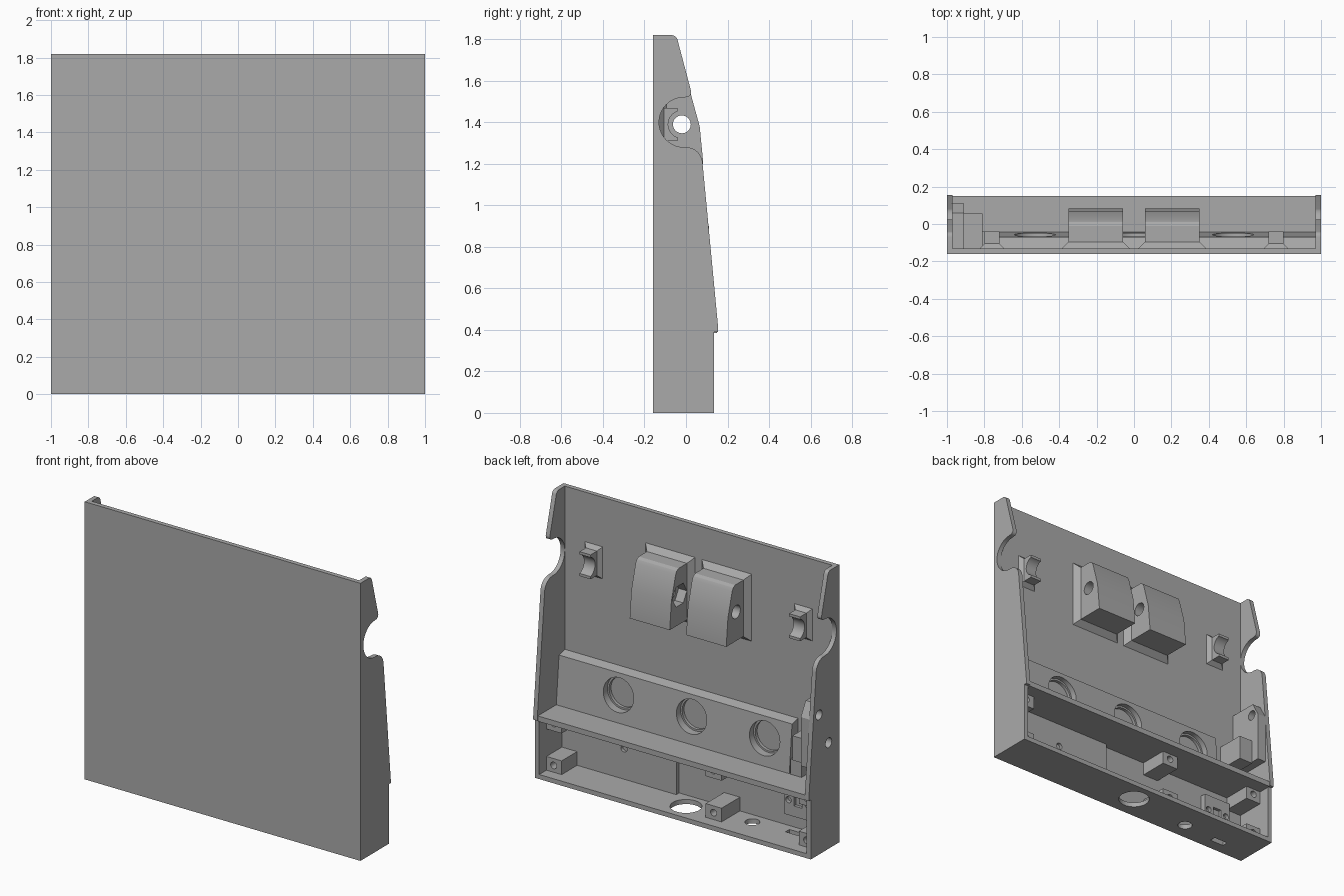
import bpy, bmesh
from math import sin, cos, pi, radians
from mathutils import Matrix

if "Cube" in bpy.data.objects:
    bpy.data.objects.remove(bpy.data.objects["Cube"], do_unlink=True)

grey = bpy.data.materials.new("plain_grey")
grey.use_nodes = True
colour = (0.4, 0.4, 0.4, 1)
grey.diffuse_color = colour
grey.node_tree.nodes["Principled BSDF"].inputs["Base Color"].default_value = colour

FRONT = -0.16      # outer face of the front panel
INNER = -0.13      # inner face of the front panel
WALL = 0.97        # inner face of the side walls
AXLE = (-0.02, 1.39)


def finish(name, bm):
    bmesh.ops.recalc_face_normals(bm, faces=bm.faces)
    mesh = bpy.data.meshes.new(name)
    bm.to_mesh(mesh)
    bm.free()
    mesh.materials.append(grey)
    ob = bpy.data.objects.new(name, mesh)
    bpy.context.collection.objects.link(ob)
    return ob


def loft(name, rings):
    """Skin a stack of equal-length vertex rings and cap both ends."""
    bm = bmesh.new()
    loops = [[bm.verts.new(p) for p in ring] for ring in rings]
    n = len(loops[0])
    for a, b in zip(loops, loops[1:]):
        for i in range(n):
            j = (i + 1) % n
            bm.faces.new((a[i], a[j], b[j], b[i]))
    bm.faces.new(loops[0])
    bm.faces.new(loops[-1])
    return finish(name, bm)


def prism(name, x0, x1, profile):
    """Extrude a (y, z) profile along x."""
    return loft(name, [[(x, y, z) for y, z in profile] for x in (x0, x1)])


def box(name, x0, x1, y0, y1, z0, z1):
    return prism(name, x0, x1, [(y0, z0), (y1, z0), (y1, z1), (y0, z1)])


def rod(axis, centre, radius, length, sides=32):
    bm = bmesh.new()
    bmesh.ops.create_cone(bm, cap_ends=True, segments=sides, radius1=radius,
                          radius2=radius, depth=length)
    turn = {"x": Matrix.Rotation(pi / 2, 4, "Y"),
            "y": Matrix.Rotation(pi / 2, 4, "X"), "z": Matrix()}[axis]
    bmesh.ops.transform(bm, matrix=Matrix.Translation(centre) @ turn, verts=bm.verts)
    return finish("cutter", bm)


def cut(ob, *cutters):
    """Subtract each cutter from the part, then discard the cutter."""
    for cutter in cutters:
        mod = ob.modifiers.new("cut", "BOOLEAN")
        mod.operation, mod.solver, mod.object = "DIFFERENCE", "EXACT", cutter
        bpy.context.view_layer.update()
        deps = bpy.context.evaluated_depsgraph_get()
        mesh = bpy.data.meshes.new_from_object(ob.evaluated_get(deps))
        ob.modifiers.clear()
        ob.data = mesh
        bpy.data.objects.remove(cutter, do_unlink=True)
    return ob


def arc(cy, cz, r, start, end, steps=12):
    angles = [radians(start + (end - start) * i / steps) for i in range(steps + 1)]
    return [(cy + r * cos(a), cz + r * sin(a)) for a in angles]


# Front panel
box("front_panel", -1, 1, FRONT, INNER, 0, 1.82)

# Side walls with the round notch
wall = [(FRONT, 0), (0.135, 0), (0.135, 0.39), (0.155, 0.39), (0.155, 0.41)]
wall += arc(0, 1.2, 0.08, 0, 90, 8)
wall += arc(-0.01, 1.4, 0.12, 270, 90, 20)
wall += arc(0, 1.545, 0.025, -70, 15, 5)
wall += arc(-0.07, 1.79, 0.03, 15, 90, 5)
wall += [(FRONT, 1.82)]
prism("left_wall", WALL, 1, wall)
right_wall = prism("right_wall", -1, -WALL, wall)

# Bracket beside the right wall, drilled together with it
bracket = prism("bracket_plate", -0.975, -0.91,
                [(INNER, 0.58), (0.11, 0.58), (0.11, 0.9), (0.06, 0.99), (INNER, 0.99)])
for part in (right_wall, bracket):
    cut(part, *[rod("x", (-0.95, y, z), 0.032, 0.2)
                for y, z in ((0.05, 0.915), (-0.05, 0.695))])
box("bracket_block", -0.91, -0.81, INNER, 0.055, 0.57, 0.73)
box("bracket_stop", -0.81, -0.73, INNER, -0.04, 0.41, 0.52)

# Floor with its openings
floor = box("floor", -WALL, WALL, INNER, 0.135, 0, 0.03)
cut(floor, rod("z", (0, 0, 0), 0.095, 0.2), rod("z", (-0.45, -0.045, 0), 0.045, 0.2),
    box("cutter", -0.79, -0.69, -0.085, -0.045, -0.1, 0.1))

# Shelf and the leaning panel with three round pockets
box("shelf", -WALL, WALL, INNER, 0.15, 0.385, 0.42)
panel = prism("pocket_panel", -0.72, WALL,
              [(INNER, 0.4), (-0.04, 0.4), (-0.07, 0.735), (INNER, 0.75)])
for x in (-0.53, 0, 0.53):
    cut(panel, rod("y", (x, -0.06, 0.595), 0.11, 0.08, 40))
    cut(panel, rod("y", (x, -0.06, 0.595), 0.098, 0.12, 40))


def flared_block(name, x0, x1, levels):
    """Stack of rectangles along y: (y, flare, bottom, top)."""
    return loft(name, [[(x0 - f, y, b), (x1 + f, y, b), (x1 + f, y, t), (x0 - f, y, t)]
                       for y, f, b, t in levels])


def flare(size, bottom, top):
    """Concave fillet where a block meets the front panel."""
    steps = [i * pi / 12 for i in range(7)]
    return [(INNER + size * sin(a), size * (1 - cos(pi / 2 - a)),
             bottom - size * (1 - cos(pi / 2 - a)),
             top + size * (1 - cos(pi / 2 - a))) for a in steps]


# Hinge blocks, axle hole and nut pocket
for side, x0, x1 in (("right", -0.35, -0.06), ("left", 0.06, 0.35)):
    block = flared_block(side + "_hinge_block", x0, x1, flare(0.035, 1.2, 1.57) + [
        (-0.01, 0, 1.2, 1.57), (0.01, 0, 1.2, 1.56), (0.022, 0, 1.2, 1.54),
        (0.066, 0, 1.2, 1.38), (0.083, 0, 1.2, 1.205)])
    cut(block, rod("x", ((x0 + x1) / 2, *AXLE), 0.043, 0.6))
    if side == "left":
        cut(block, rod("x", (x0, *AXLE), 0.075, 0.12, 6))

# Axle cradles
for side, x in (("right", -0.76), ("left", 0.76)):
    cradle = flared_block(side + "_axle_cradle", x - 0.04, x + 0.04,
                          flare(0.025, 1.31, 1.47) + [(-0.04, 0, 1.31, 1.47)])
    cut(cradle, rod("x", (x, *AXLE), 0.066, 0.3))

# Screw posts in the lower bay
for row, z in (("lower", 0.025), ("upper", 0.3)):
    for place, x in (("left", 0.86), ("middle", -0.3), ("right", -0.975)):
        post = box(f"{row}_{place}_post", x, x + 0.115, INNER, 0.06, z, z + 0.095)
        cut(post, rod("y", (x + 0.058, 0.06, z + 0.05), 0.022, 0.2, 20))

# Raised pad and socket mount in the lower bay
pad = box("raised_pad", 0.14, WALL, INNER, -0.1, 0.02, 0.39)
cut(pad, rod("y", (0.52, -0.1, 0.23), 0.022, 0.04, 20))
mount = box("socket_mount", -0.85, -0.65, INNER, -0.09, 0.12, 0.32)
cut(mount, box("cutter", -0.78, -0.72, -0.11, 0, 0.19, 0.25),
    *[rod("y", (x, -0.09, 0.22), 0.02, 0.05, 20) for x in (-0.82, -0.68)])

# Smooth the curved surfaces, keep the edges crisp
bpy.ops.object.select_all(action="DESELECT")
for ob in bpy.context.collection.objects:
    if ob.type == "MESH" and grey.name in ob.data.materials:
        ob.select_set(True)
        bpy.context.view_layer.objects.active = ob
bpy.ops.object.shade_smooth_by_angle(angle=radians(25))
